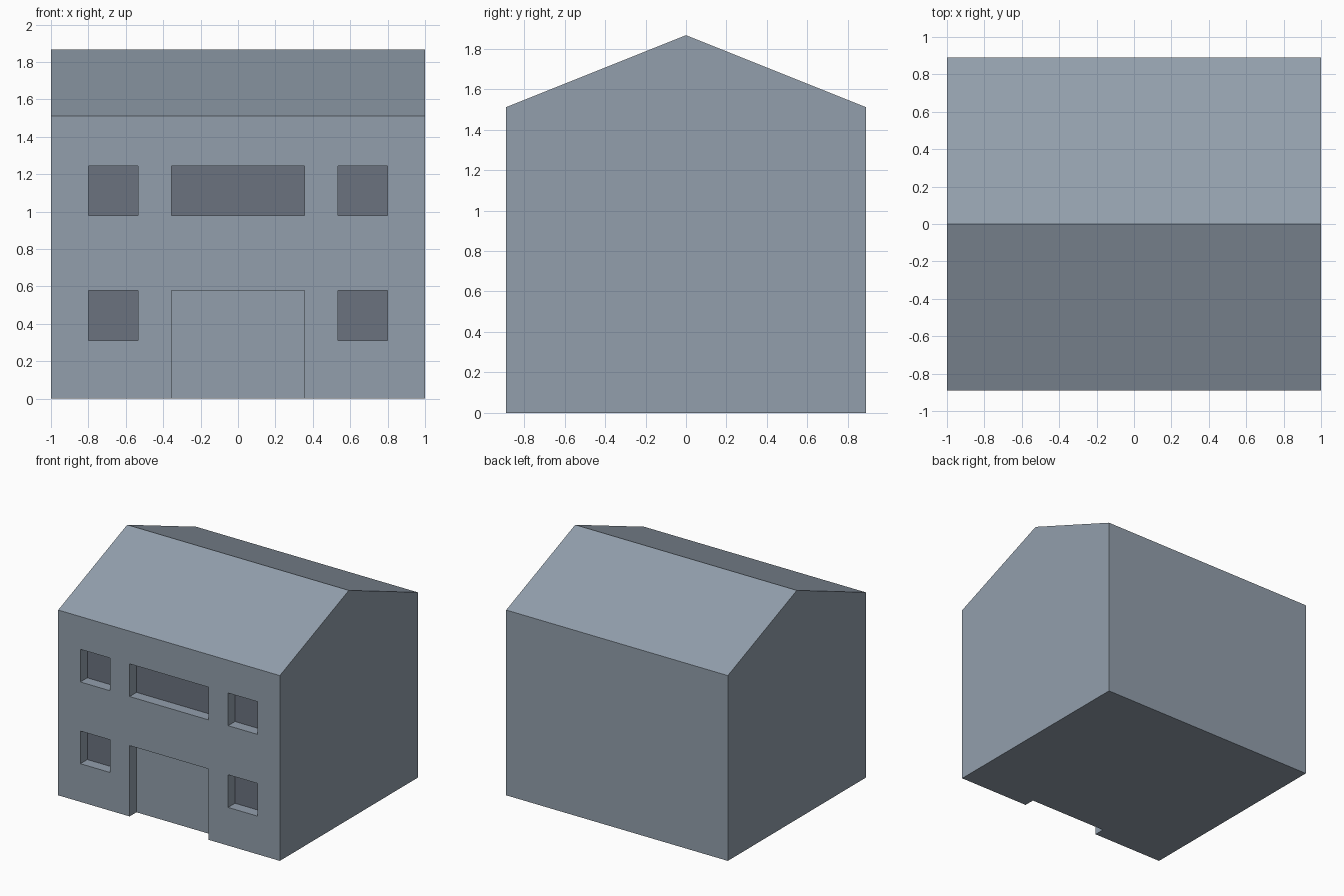
import bpy, bmesh
from mathutils import Matrix

if "Cube" in bpy.data.objects:
    bpy.data.objects.remove(bpy.data.objects["Cube"])

U = 4 / 45            # design module
HALF_W = 1.0
FRONT = -10 * U
RECESS = FRONT + U    # depth plane of windows and door


def new_object(name, bm):
    bmesh.ops.recalc_face_normals(bm, faces=bm.faces)
    mesh = bpy.data.meshes.new(name)
    bm.to_mesh(mesh)
    bm.free()
    obj = bpy.data.objects.new(name, mesh)
    bpy.context.collection.objects.link(obj)
    return obj


def add_box(bm, x0, x1, y0, y1, z0, z1):
    center = Matrix.Translation(((x0 + x1) / 2, (y0 + y1) / 2, (z0 + z1) / 2))
    size = Matrix.Diagonal((x1 - x0, y1 - y0, z1 - z0, 1))
    bmesh.ops.create_cube(bm, size=1, matrix=center @ size)


def material(name, color):
    mat = bpy.data.materials.new(name)
    mat.diffuse_color = (*color, 1)
    mat.use_nodes = True
    mat.node_tree.nodes["Principled BSDF"].inputs["Base Color"].default_value = mat.diffuse_color
    return mat


# House body: gabled profile extruded along x
profile = [(-10, 0), (10, 0), (10, 17), (0, 21), (-10, 17)]
bm = bmesh.new()
gable = bm.faces.new([bm.verts.new((-HALF_W, y * U, z * U)) for y, z in profile])
ext = bmesh.ops.extrude_face_region(bm, geom=[gable])
bmesh.ops.translate(bm, vec=(2 * HALF_W, 0, 0),
                    verts=[g for g in ext["geom"] if isinstance(g, bmesh.types.BMVert)])
house = new_object("house_body", bm)

# Openings: doorway, wide upper window, side windows on two floors
openings = [(-4, 4, -1, 6.5), (-4, 4, 11, 14)]
for z0, z1 in ((3.5, 6.5), (11, 14)):
    openings += [(-9, -6, z0, z1), (6, 9, z0, z1)]
bm = bmesh.new()
for x0, x1, z0, z1 in openings:
    add_box(bm, x0 * U, x1 * U, FRONT - U, RECESS, z0 * U, z1 * U)
cutter = new_object("opening_cutter", bm)
cutter.hide_render = True

# Cut the recesses into the front wall
mod = house.modifiers.new("openings", 'BOOLEAN')
mod.operation = 'DIFFERENCE'
mod.solver = 'EXACT'
mod.object = cutter
bpy.context.view_layer.objects.active = house
house.select_set(True)
bpy.ops.object.modifier_apply(modifier=mod.name)
bpy.data.objects.remove(cutter, do_unlink=True)

# Blue-grey walls and roof, darker window panes; the door keeps the wall colour
house.data.materials.clear()
house.data.materials.append(material("wall_blue_grey", (0.289, 0.345, 0.413)))
house.data.materials.append(material("window_pane", (0.148, 0.171, 0.212)))
for face in house.data.polygons:
    is_back = abs(face.normal.y) > 0.99 and abs(face.center.y - RECESS) < 0.01
    is_door = abs(face.center.x) < 4 * U and face.center.z < 7 * U
    face.material_index = 1 if is_back and not is_door else 0
    face.use_smooth = False
